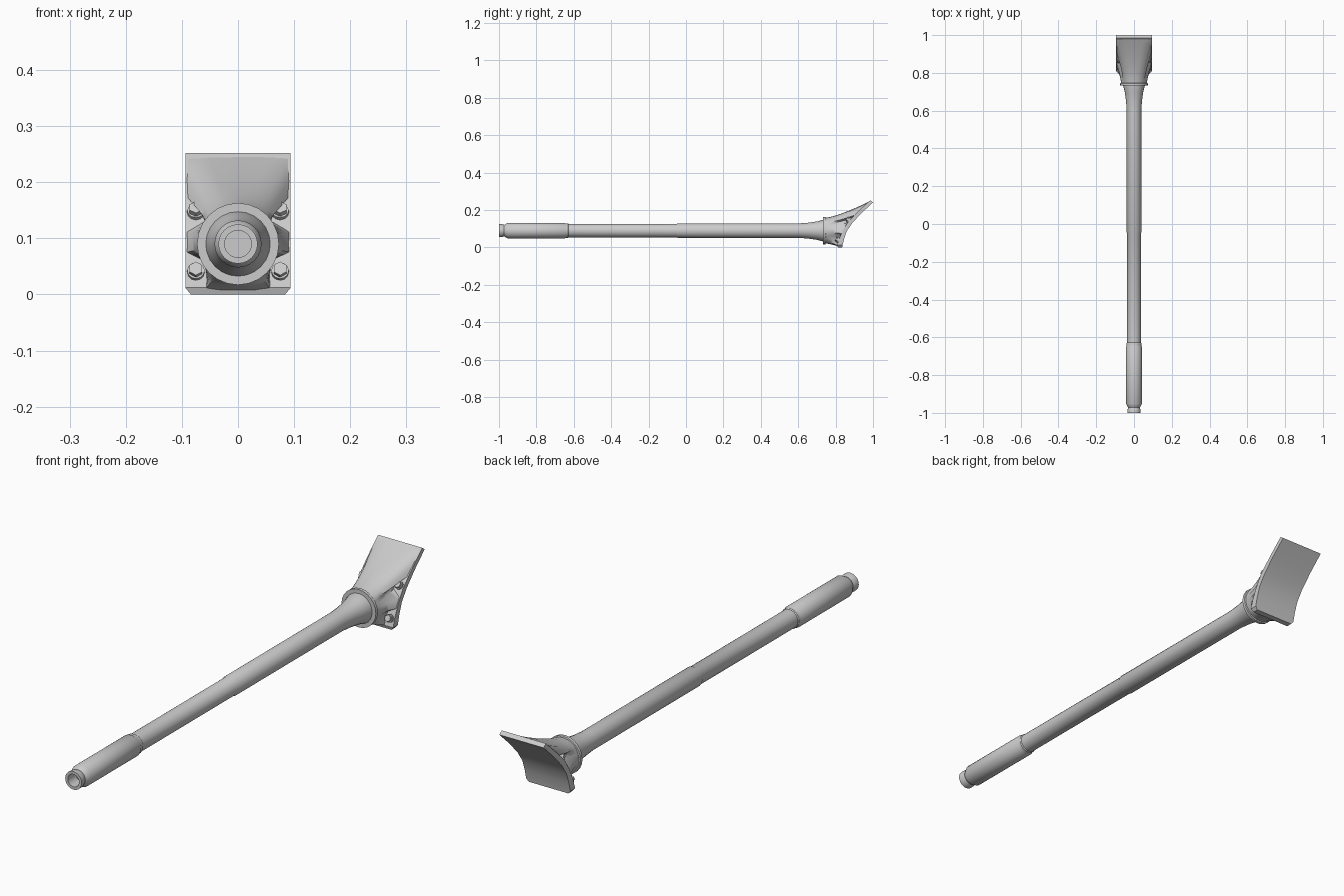
import bpy, bmesh, math
from mathutils import Vector, Matrix

if "Cube" in bpy.data.objects:
    bpy.data.objects.remove(bpy.data.objects["Cube"])

AXIS_Z = 0.09
metal = bpy.data.materials.new("grey_metal")
metal.diffuse_color = (0.6, 0.6, 0.6, 1)
metal.use_nodes = True
metal.node_tree.nodes["Principled BSDF"].inputs["Base Color"].default_value = metal.diffuse_color


def finish(bm, name, angle=35):
    bmesh.ops.recalc_face_normals(bm, faces=bm.faces[:])
    me = bpy.data.meshes.new(name)
    bm.to_mesh(me)
    bm.free()
    me.materials.append(metal)
    ob = bpy.data.objects.new(name, me)
    bpy.context.collection.objects.link(ob)
    bpy.ops.object.select_all(action='DESELECT')
    ob.select_set(True)
    bpy.context.view_layer.objects.active = ob
    bpy.ops.object.shade_smooth_by_angle(angle=math.radians(angle))
    return ob


def skin(bm, rings, cap_start=True, cap_end=True):
    """Bridge closed rings of points and cap the ends."""
    vs = [[bm.verts.new(p) for p in r] for r in rings]
    n = len(vs[0])
    for a, b in zip(vs, vs[1:]):
        for i in range(n):
            j = (i + 1) % n
            bm.faces.new((a[i], a[j], b[j], b[i]))
    if cap_start:
        bm.faces.new(vs[0])
    if cap_end:
        bm.faces.new(vs[-1])


def lathe(name, profile, n=24):
    """Turn (y, radius) pairs around the barrel axis."""
    bm = bmesh.new()
    skin(bm, [[(r * math.sin(2 * math.pi * i / n), y, AXIS_Z + r * math.cos(2 * math.pi * i / n))
               for i in range(n)] for y, r in profile])
    return finish(bm, name)


# Barrel: bore, muzzle lip, sleeve, stepped tube and flared root
lathe("barrel", [(-0.95, 0.024), (-1.0, 0.024), (-1.0, 0.035), (-0.985, 0.035),
                 (-0.972, 0.031), (-0.963, 0.036), (-0.952, 0.042), (-0.65, 0.042),
                 (-0.645, 0.039), (-0.632, 0.039), (-0.628, 0.036), (-0.05, 0.036),
                 (-0.045, 0.0385), (0.60, 0.0385), (0.65, 0.042), (0.70, 0.049),
                 (0.735, 0.058), (0.745, 0.058)])
# Flange ring at the barrel root
lathe("flange", [(0.733, 0.055), (0.733, 0.073), (0.745, 0.073), (0.748, 0.066)])

# Curved mounting plate, as front and back (y, z) edges
FRONT = [(0.812, 0.0), (0.808, 0.012), (0.818, 0.045), (0.838, 0.09),
         (0.868, 0.14), (0.922, 0.194), (0.985, 0.252)]
BACK = [(0.835, 0.0), (0.837, 0.012), (0.845, 0.045), (0.86, 0.088),
        (0.89, 0.132), (0.94, 0.185), (1.0, 0.241)]
HALF = [0.084, 0.094, 0.094, 0.094, 0.094, 0.094, 0.094]
bm = bmesh.new()
skin(bm, [[(-w, f[0], f[1]), (w, f[0], f[1]), (w, b[0], b[1]), (-w, b[0], b[1])]
          for f, b, w in zip(FRONT, BACK, HALF)])
finish(bm, "mounting_plate")


def plate_y(z):
    """Depth of the plate's front face at a height."""
    for (y0, z0), (y1, z1) in zip(FRONT[1:], FRONT[2:]):
        if z <= z1:
            return y0 + (y1 - y0) * max(0, (z - z0) / (z1 - z0))
    return FRONT[-1][0]


# Fairing: circle at the flange spreading to the plate, pinched at the bolts
# Each entry: angle from the top, then end point (x, z) relative to the axis
OUTLINE = [(0, 0, 0.159), (18, 0.05, 0.159), (34, 0.092, 0.157), (45, 0.093, 0.115),
           (53, 0.091, 0.084), (60, 0.058, 0.066), (70, 0.058, 0.042), (82, 0.092, 0.022),
           (98, 0.092, -0.015), (112, 0.06, -0.03), (128, 0.056, -0.058),
           (146, 0.058, -0.08), (165, 0.03, -0.083), (180, 0, -0.083)]
OUTLINE += [(360 - a, -x, z) for a, x, z in OUTLINE[-2:0:-1]]
rings = []
STEPS = 8
for s in range(STEPS + 1):
    t = s / STEPS
    ring = []
    for a, x, z in OUTLINE:
        cx, cz = 0.068 * math.sin(math.radians(a)), 0.068 * math.cos(math.radians(a))
        e = t ** 1.35
        y_end = plate_y(AXIS_Z + z) + 0.004
        ring.append((cx + (x - cx) * e, 0.742 + (y_end - 0.742) * t, AXIS_Z + cz + (z - cz) * e))
    rings.append(ring)
bm = bmesh.new()
skin(bm, rings, cap_end=False)
finish(bm, "fairing", 50)

# Hexagonal bolts at the four corners, standing square to the plate
for label, z, tilt in (("upper", 0.145, 38), ("lower", 0.04, 22)):
    for side, x in (("left", -0.075), ("right", 0.075)):
        normal = Vector((0, -math.cos(math.radians(tilt)), math.sin(math.radians(tilt))))
        base = Vector((x, plate_y(z), z))
        rot = normal.to_track_quat('Z', 'Y').to_matrix().to_4x4()
        bm = bmesh.new()
        for radius, depth, offset, sides in ((0.0155, 0.014, 0.0, 12), (0.013, 0.014, 0.010, 6)):
            bmesh.ops.create_cone(bm, cap_ends=True, segments=sides, radius1=radius,
                                  radius2=radius, depth=depth,
                                  matrix=Matrix.Translation(base + normal * offset) @ rot)
        finish(bm, f"bolt_{label}_{side}", 25)
